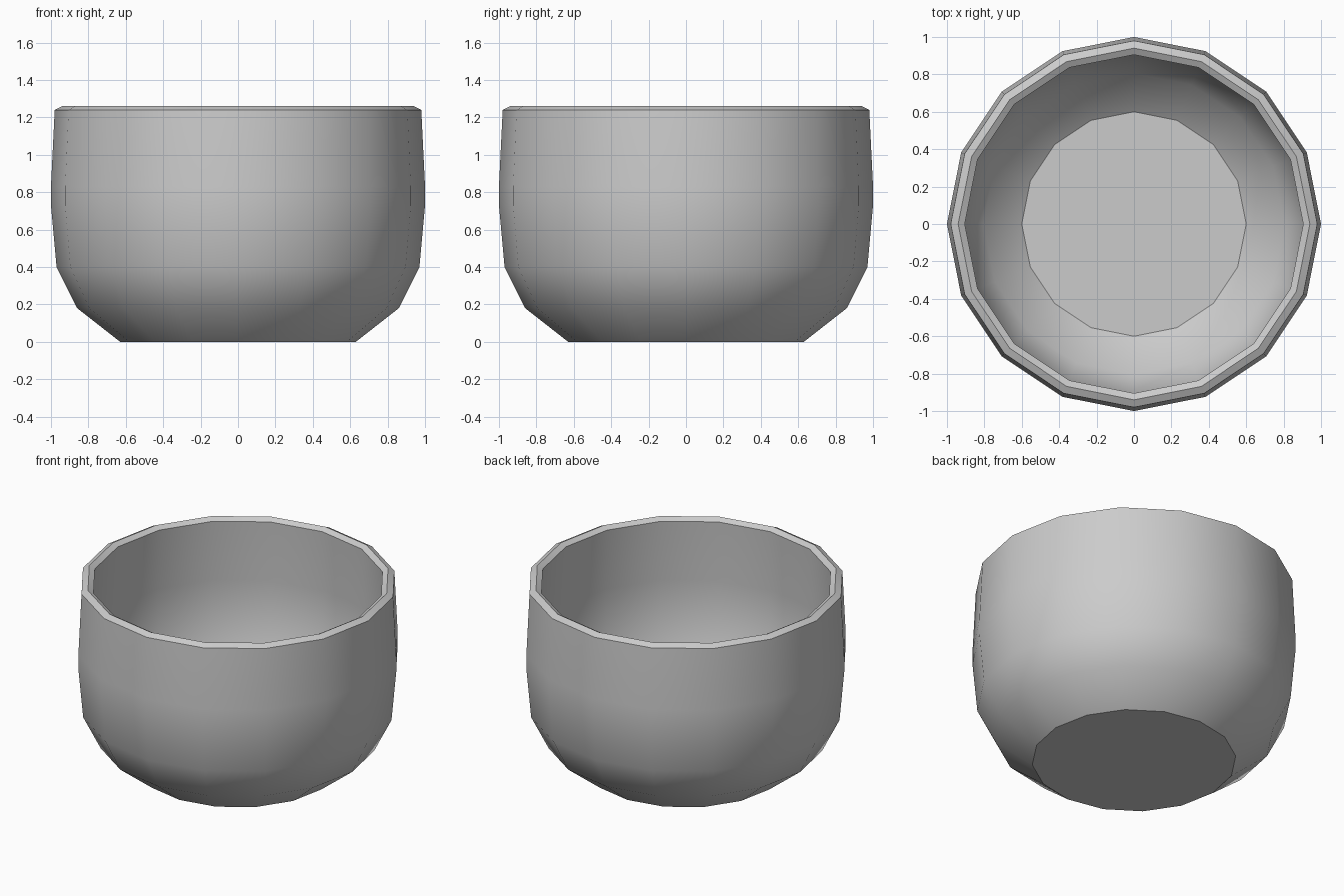
import bpy
import bmesh
from math import cos, sin, tau, radians

cube = bpy.data.objects.get("Cube")
if cube:
    bpy.data.objects.remove(cube, do_unlink=True)

SIDES = 16

# Profile (radius, height): base, outer wall, rim, inner wall, floor
PROFILE = [
    (0.63, 0.0), (0.86, 0.18), (0.97, 0.40), (1.0, 0.73), (1.0, 0.83),
    (0.98, 1.24), (0.94, 1.26), (0.905, 1.24),
    (0.925, 0.83), (0.925, 0.73), (0.90, 0.42), (0.805, 0.225), (0.60, 0.07),
]

# Plain grey clay
clay = bpy.data.materials.new("grey_clay")
clay.use_nodes = True
GREY = (0.6, 0.6, 0.6, 1.0)
clay.diffuse_color = GREY
clay.node_tree.nodes["Principled BSDF"].inputs["Base Color"].default_value = GREY

# Turn the profile into rings and bridge them
bm = bmesh.new()
rings = [[bm.verts.new((r * cos(tau * i / SIDES), r * sin(tau * i / SIDES), z))
          for i in range(SIDES)] for r, z in PROFILE]
for low, high in zip(rings, rings[1:]):
    for i in range(SIDES):
        j = (i + 1) % SIDES
        bm.faces.new((low[i], low[j], high[j], high[i]))

# Underside and inner floor
bm.faces.new(rings[0][::-1])
bm.faces.new(rings[-1])
bmesh.ops.recalc_face_normals(bm, faces=bm.faces)

mesh = bpy.data.meshes.new("bowl")
bm.to_mesh(mesh)
bm.free()
mesh.materials.append(clay)
bowl = bpy.data.objects.new("bowl", mesh)
bpy.context.collection.objects.link(bowl)

# Smooth walls, sharp base and rim edges
bpy.context.view_layer.objects.active = bowl
bowl.select_set(True)
bpy.ops.object.shade_smooth_by_angle(angle=radians(30))
